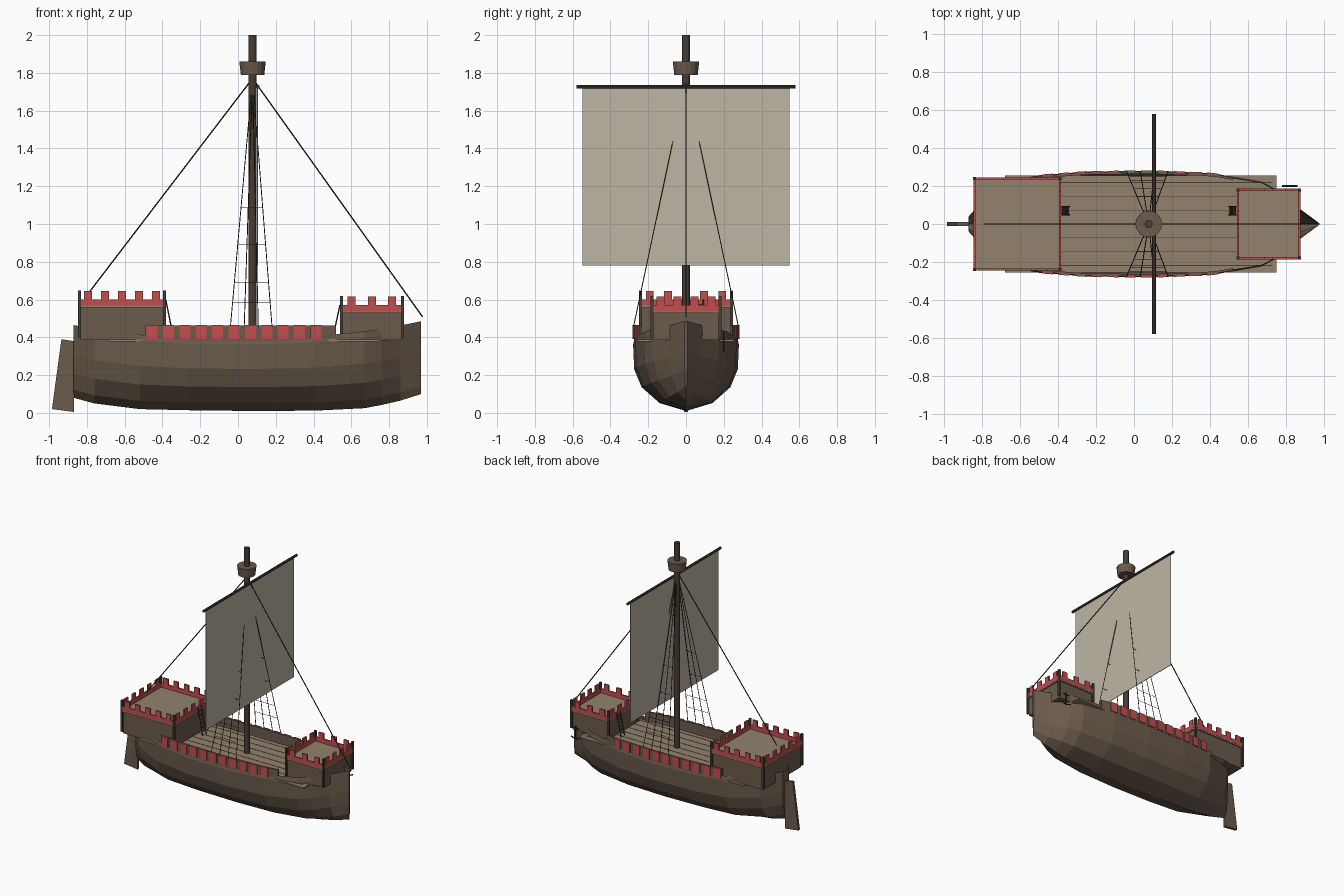
import bpy, bmesh, math
from mathutils import Vector

cube = bpy.data.objects.get("Cube")
if cube:
    bpy.data.objects.remove(cube)


def material(name, r, g, b):
    lin = [((c / 255 + 0.055) / 1.055) ** 2.4 for c in (r, g, b)] + [1]
    m = bpy.data.materials.new(name)
    m.use_nodes = True
    m.diffuse_color = lin
    bsdf = m.node_tree.nodes["Principled BSDF"]
    bsdf.inputs["Base Color"].default_value = lin
    bsdf.inputs["Roughness"].default_value = 0.9
    return m


HULL = material("hull_wood", 107, 91, 76)
DECK = material("deck_wood", 146, 130, 109)
DARK = material("dark_wood", 72, 61, 52)
ROPE = material("rope", 58, 49, 41)
RED = material("red_paint", 196, 78, 78)
SAIL = material("sail_cloth", 190, 182, 165)


def finish(name, bm, mat):
    bmesh.ops.recalc_face_normals(bm, faces=bm.faces)
    me = bpy.data.meshes.new(name)
    bm.to_mesh(me)
    bm.free()
    me.materials.append(mat)
    ob = bpy.data.objects.new(name, me)
    bpy.context.collection.objects.link(ob)
    return ob


def add_box(bm, x0, x1, y0, y1, z0, z1):
    vs = bmesh.ops.create_cube(bm, size=1)["verts"]
    for v in vs:
        v.co = ((x0 + x1) / 2 + v.co.x * (x1 - x0),
                (y0 + y1) / 2 + v.co.y * (y1 - y0),
                (z0 + z1) / 2 + v.co.z * (z1 - z0))


def box(name, mat, *b):
    bm = bmesh.new()
    add_box(bm, *b)
    return finish(name, bm, mat)


def add_rod(bm, a, b, r, sides=5, r2=None):
    a, b = Vector(a), Vector(b)
    d = b - a
    vs = bmesh.ops.create_cone(bm, cap_ends=True, segments=sides, radius1=r,
                               radius2=r if r2 is None else r2, depth=d.length)["verts"]
    rot = d.to_track_quat('Z', 'Y')
    for v in vs:
        v.co = rot @ v.co + (a + b) / 2


def rod(name, mat, *args):
    bm = bmesh.new()
    add_rod(bm, *args)
    return finish(name, bm, mat)


# Hull: stations of x, half beam, keel height
STATIONS = [(-.87, .04, .08), (-.76, .165, .05), (-.52, .255, .02), (-.26, .275, .014),
            (.08, .28, .01), (.41, .268, .012), (.67, .222, .025), (.76, .175, .042),
            (.86, .09, .065), (.97, .008, .1)]
SECTION = [(1, 1), (1, .92), (.98, .58), (.84, .33), (.5, .11)]


def beam(x):
    for (xa, ya, _), (xb, yb, _) in zip(STATIONS, STATIONS[1:]):
        if xa <= x <= xb:
            return ya + (yb - ya) * (x - xa) / (xb - xa)


bm = bmesh.new()
rings = []
for x, w, keel in STATIONS:
    top = .392 + .1 * abs(x) ** 2.3
    pts = [(f * w * (.97 if h == 1 else 1), keel + h * (top - keel)) for f, h in SECTION]
    ring = [(y, z) for y, z in pts] + [(0, keel)] + [(-y, z) for y, z in reversed(pts)]
    rings.append([bm.verts.new((x, y, z)) for y, z in ring])
for r1, r2 in zip(rings, rings[1:]):
    for i in range(len(r1) - 1):
        bm.faces.new((r1[i], r1[i + 1], r2[i + 1], r2[i]))
bm.faces.new(rings[0])
bm.faces.new(rings[-1])
finish("hull", bm, HULL)

# Deck with plank seams
box("deck", DECK, -.68, .75, -.255, .255, .378, .388)
bm = bmesh.new()
for i in range(-3, 4):
    y = i * .073
    add_box(bm, -.66, .73, y - .002, y + .002, .387, .3895)
finish("plank_seams", bm, DARK)


# Bulwarks that follow the hull side, with painted panels
def add_strip(bm, side, x0, x1, out, thick, z0, z1, steps):
    rows = []
    for i in range(steps + 1):
        x = x0 + (x1 - x0) * i / steps
        y = beam(x) + out
        rows.append([bm.verts.new((x, side * yy, z)) for yy, z in
                     ((y, z0), (y, z1), (y - thick, z1), (y - thick, z0))])
    for a, b in zip(rows, rows[1:]):
        for k in range(4):
            bm.faces.new((a[k], a[(k + 1) % 4], b[(k + 1) % 4], b[k]))
    bm.faces.new(rows[0])
    bm.faces.new(rows[-1])


for label, side in (("right", -1), ("left", 1)):
    bm = bmesh.new()
    add_strip(bm, side, -.49, .52, -.004, .012, .38, .463, 12)
    finish(label + "_bulwark", bm, HULL)
    bm = bmesh.new()
    for i in range(11):
        x = -.455 + .0868 * i
        add_strip(bm, side, x - .029, x + .029, .003, .008, .39, .465, 1)
    finish(label + "_bulwark_panels", bm, RED)


# Castles: walls, floor, corner posts and battlements
def castle(name, x0, x1, w, floor):
    box(name + "_walls", HULL, x0 + .005, x1 - .005, -w + .005, w - .005, .385, floor - .004)
    box(name + "_floor", DECK, x0 - .005, x1 + .005, -w - .005, w + .005, floor - .005, floor + .005)
    bm = bmesh.new()
    for x in (x0, x1):
        for y in (-w, w):
            add_box(bm, x - .008, x + .008, y - .008, y + .008, .4, floor + .085)
    finish(name + "_posts", bm, DARK)
    bm = bmesh.new()
    t, low, high = .006, floor + .038, floor + .082
    for y in (-w, w):
        add_box(bm, x0, x1, y - t, y + t, floor + .005, low)
        n = round((x1 - x0) / .095)
        for i in range(n):
            c = x0 + (x1 - x0) * (i + .5) / n
            add_box(bm, c - .021, c + .021, y - t, y + t, low, high)
    for x in (x0, x1):
        add_box(bm, x - t, x + t, -w, w, floor + .005, low)
        n = round(2 * w / .095)
        for i in range(n):
            c = -w + 2 * w * (i + .5) / n
            add_box(bm, x - t, x + t, c - .021, c + .021, low, high)
    finish(name + "_battlements", bm, RED)


castle("aft_castle", -.84, -.39, .24, .563)
castle("fore_castle", .547, .87, .18, .533)


# Ladders from the deck to each castle
def ladder(name, foot, head, top):
    bm = bmesh.new()
    a, b = Vector((foot, .07, .388)), Vector((head, .07, top))
    for dy in (-.022, .022):
        off = Vector((0, dy, 0))
        add_rod(bm, a + off, b + off, .004)
    for i in range(1, 7):
        p = a.lerp(b, i / 7)
        add_rod(bm, p - Vector((0, .022, 0)), p + Vector((0, .022, 0)), .004)
    finish(name, bm, DARK)


ladder("aft_ladder", -.34, -.383, .6)
ladder("fore_ladder", .5, .54, .57)

# Mast, lookout, yard and sail
MX = .077
rod("mast", DARK, (MX, 0, .38), (MX, 0, 2), .021, 12)
rod("lookout", HULL, (MX, 0, 1.79), (MX, 0, 1.86), .062, 16, .07)
rod("yard", DARK, (.105, -.58, 1.727), (.105, .58, 1.727), .01, 8)
box("sail", SAIL, .101, .105, -.547, .547, .78, 1.72)

# Standing rigging
HEAD = Vector((MX, 0, 1.77))
rod("back_stay", ROPE, HEAD, (-.79, 0, .635), .004)
rod("fore_stay", ROPE, HEAD, (.977, 0, .508), .004)
for label, side in (("right", -1), ("left", 1)):
    bm = bmesh.new()
    feet = [Vector((x, side * .278, .455)) for x in (-.04, .033, .107, .18)]
    for f in feet:
        add_rod(bm, HEAD, f, .0025)
    for t in (.1, .18, .33, .48):
        add_rod(bm, feet[0].lerp(HEAD, t), feet[-1].lerp(HEAD, t), .0015)
    finish(label + "_shrouds", bm, ROPE)

# Rudder
bm = bmesh.new()
outline = [(-.935, .39), (-.868, .38), (-.868, .005), (-.985, .02)]
face = bm.faces.new([bm.verts.new((x, -.01, z)) for x, z in outline])
new = bmesh.ops.extrude_face_region(bm, geom=[face])["geom"]
bmesh.ops.translate(bm, vec=(0, .02, 0), verts=[g for g in new if isinstance(g, bmesh.types.BMVert)])
finish("rudder", bm, HULL)

# Anchor on the left bow
bm = bmesh.new()
add_rod(bm, (.82, .2, .33), (.82, .2, .43), .005)
add_rod(bm, (.78, .2, .345), (.82, .2, .33), .005)
add_rod(bm, (.82, .2, .33), (.86, .2, .345), .005)
add_rod(bm, (.795, .2, .415), (.845, .2, .415), .004)
finish("anchor", bm, ROPE)
